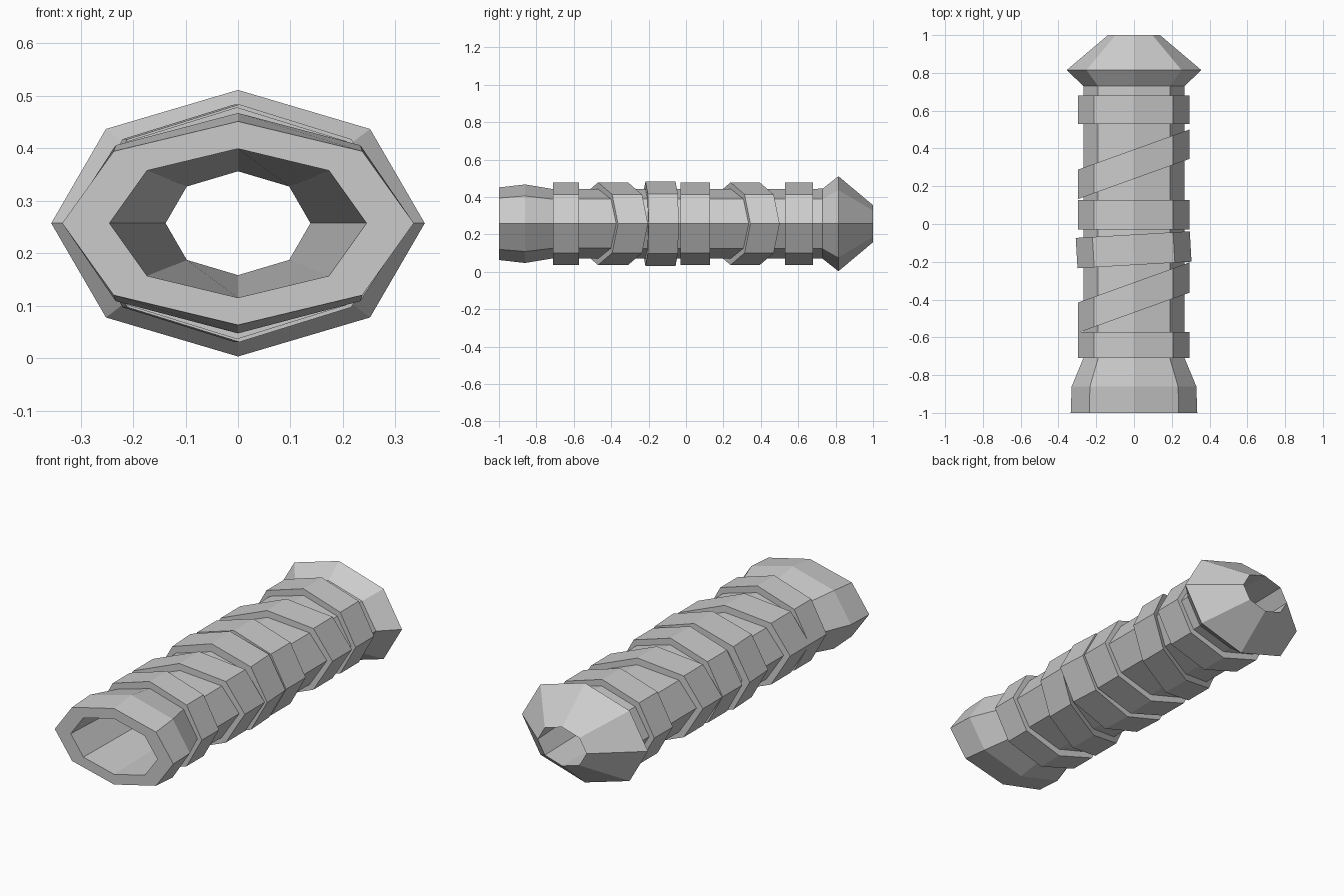
import bpy, bmesh, math

if "Cube" in bpy.data.objects:
    bpy.data.objects.remove(bpy.data.objects["Cube"])

CZ = 0.257  # height of the grip's long axis


def make(name, sections, closed, tilt=0.0, turn=0.0, cx=0.0):
    """Loft octagons (y, rx, rz) along y; tilt shears y with x, turn rotates about z."""
    bm = bmesh.new()
    yc = sum(s[0] for s in sections) / len(sections)
    loops = []
    for y, rx, rz in sections:
        loop = []
        for k in range(8):
            a = k * math.pi / 4
            x, z = rx * math.cos(a), rz * math.sin(a)
            d = y - yc
            px = x * math.cos(turn) - d * math.sin(turn)
            py = x * math.sin(turn) + d * math.cos(turn) + tilt * x
            loop.append(bm.verts.new((px + cx, yc + py, CZ + z)))
        loops.append(loop)
    n = len(loops)
    for i in range(n if closed else n - 1):
        a, b = loops[i], loops[(i + 1) % n]
        for k in range(8):
            j = (k + 1) % 8
            bm.faces.new((a[k], a[j], b[j], b[k]))
    bmesh.ops.recalc_face_normals(bm, faces=bm.faces)
    me = bpy.data.meshes.new(name)
    bm.to_mesh(me)
    bm.free()
    ob = bpy.data.objects.new(name, me)
    bpy.context.collection.objects.link(ob)
    return ob


# Hollow handle: flared front collar, straight tube, faceted end cap, tapering bore
make("handle_core", [
    (-1.0, 0.245, 0.142),
    (-1.0, 0.335, 0.194),
    (-0.86, 0.33, 0.21),
    (-0.71, 0.268, 0.185),
    (0.73, 0.268, 0.187),
    (0.815, 0.356, 0.254),
    (1.0, 0.138, 0.099),
], True)


# Raised wrap bands: start y, end y, shear, turn, size
bands = [
    (-0.71, -0.572, 0.0, 0.0, 1.0),
    (-0.47, -0.31, 0.36, 0.0, 1.0),
    (-0.217, -0.056, 0.0, 0.058, 1.025),
    (-0.03, 0.128, 0.0, 0.0, 1.0),
    (0.238, 0.394, 0.36, 0.0, 1.0),
    (0.53, 0.68, 0.0, 0.0, 1.0),
]
for i, (y0, y1, tilt, turn, s) in enumerate(bands):
    make(f"wrap_band_{i + 1}", [
        (y0, 0.26, 0.18),
        (y0, 0.295 * s, 0.221 * s),
        (y1, 0.295 * s, 0.221 * s),
        (y1, 0.26, 0.18),
    ], False, tilt, turn, -0.002)
